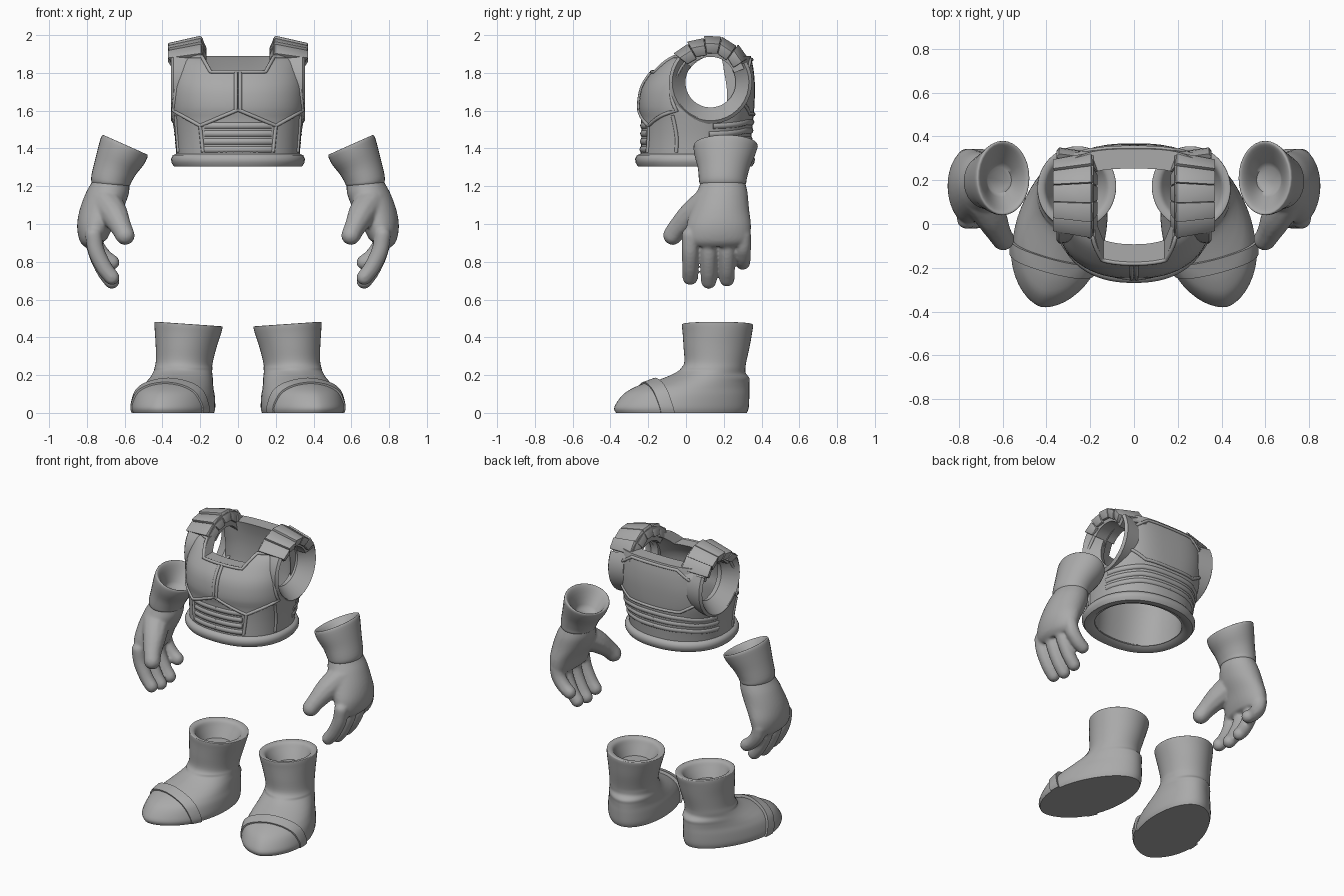
import bpy, bmesh
from math import sin, cos, pi, radians
from mathutils import Vector, Matrix

if "Cube" in bpy.data.objects:
    bpy.data.objects.remove(bpy.data.objects["Cube"])

grey = bpy.data.materials.new("plain grey")
grey.use_nodes = True
grey.diffuse_color = (0.4, 0.4, 0.4, 1)
grey.node_tree.nodes["Principled BSDF"].inputs["Base Color"].default_value = (0.4, 0.4, 0.4, 1)


# ---------- helpers ----------
def loft(bm, rings, closed=False):
    """Skin a list of point rings; cap both ends unless closed."""
    loops = [[bm.verts.new(p) for p in ring] for ring in rings]
    n = len(loops[0])
    pairs = list(zip(loops, loops[1:])) + ([(loops[-1], loops[0])] if closed else [])
    for a, b in pairs:
        for i in range(n):
            j = (i + 1) % n
            bm.faces.new((a[i], a[j], b[j], b[i]))
    if not closed:
        bm.faces.new(loops[0])
        bm.faces.new(loops[-1])
    return bm


def make(name, bm):
    bmesh.ops.recalc_face_normals(bm, faces=bm.faces)
    mesh = bpy.data.meshes.new(name)
    bm.to_mesh(mesh)
    bm.free()
    obj = bpy.data.objects.new(name, mesh)
    bpy.context.collection.objects.link(obj)
    return obj


def finish(obj, angle=35):
    """Apply modifiers, set the material and smooth with sharp edges."""
    bpy.context.view_layer.update()
    graph = bpy.context.evaluated_depsgraph_get()
    mesh = bpy.data.meshes.new_from_object(obj.evaluated_get(graph))
    obj.modifiers.clear()
    obj.data = mesh
    mesh.materials.clear()
    mesh.materials.append(grey)
    mesh.polygons.foreach_set("use_smooth", [True] * len(mesh.polygons))
    mesh.set_sharp_from_angle(angle=radians(angle))
    return obj


def mirrored(obj):
    """Name the +x part left and add its right twin."""
    base = obj.name
    mesh = obj.data.copy()
    mesh.transform(Matrix.Scale(-1, 4, (1, 0, 0)))
    mesh.flip_normals()
    obj.name = "left_" + base
    bpy.context.collection.objects.link(bpy.data.objects.new("right_" + base, mesh))


def smooth_rows(rows, steps):
    """Catmull-Rom resampling of a table of rows."""
    out = []
    for i in range(len(rows) - 1):
        p = [rows[max(0, min(len(rows) - 1, i + k))] for k in (-1, 0, 1, 2)]
        for s in range(steps):
            t = s / steps
            out.append([0.5 * (2 * b + (c - a) * t + (2 * a - 5 * b + 4 * c - d) * t * t
                               + (3 * b - a - 3 * c + d) * t ** 3) for a, b, c, d in zip(*p)])
    return out + [list(rows[-1])]


# ---------- torso armour ----------
# height, half width, front y, back y, middle y, back squareness
BODY = smooth_rows([
    (1.32, .325, -.245, .335, .05, 2.1), (1.45, .333, -.237, .345, .05, 2.3),
    (1.55, .347, -.238, .355, .05, 2.6), (1.62, .357, -.25, .362, .05, 2.8),
    (1.72, .357, -.235, .365, .06, 3), (1.8, .35, -.185, .36, .09, 3),
    (1.86, .345, -.13, .35, .12, 3), (1.89, .337, -.08, .343, .145, 3)], 3)
FRONT_N = 2.3


def body_row(z):
    for a, b in zip(BODY, BODY[1:]):
        if z <= b[0]:
            t = max(0, (z - a[0]) / (b[0] - a[0]))
            return [u + (v - u) * t for u, v in zip(a, b)]
    return BODY[-1]


def body_ring(z, off, level=None):
    _, rx, front, back, mid, back_n = body_row(z)
    ring = []
    for i in range(72):
        c, s = cos(2 * pi * i / 72), sin(2 * pi * i / 72)
        n = back_n if s > 0 else FRONT_N
        ry = (back - mid if s > 0 else mid - front) + off
        ring.append((abs(c) ** (2 / n) * (rx + off) * (1 if c > 0 else -1),
                     mid + abs(s) ** (2 / n) * ry * (1 if s > 0 else -1), level or z))
    return ring


def on_body(x, z, back=False, off=0.0):
    _, rx, front, rear, mid, back_n = body_row(z)
    x = max(-.985 * rx, min(.985 * rx, x))
    n = back_n if back else FRONT_N
    y = (1 - abs(x / rx) ** n) ** (1 / n) * (rear - mid if back else front - mid)
    out = Vector((x, y, 0)).normalized() * off
    return Vector((x, mid + y, z)) + out


shell = [body_ring(r[0], 0) for r in BODY]
shell += [body_ring(r[0], -.05 - .07 * (r[0] - 1.32)) for r in reversed(BODY)]
torso = make("torso_shell", loft(bmesh.new(), shell, closed=True))

# neck and arm openings
cutters = [make("neck_cutter", loft(bmesh.new(), [
    [(-.14, y, 1.81), (.14, y, 1.81), (.23, y, 2.0), (-.23, y, 2.0)] for y in (-.5, .13)]))]
for side in (-1, 1):
    cutters.append(make("arm_cutter", loft(bmesh.new(), [
        [(side * x, .13 + .198 * cos(a * pi / 24), 1.75 + .198 * sin(a * pi / 24)) for a in range(48)]
        for x in (.245, .55)])))
for cutter in cutters:
    cutter.hide_render = True
    cut = torso.modifiers.new("opening", "BOOLEAN")
    cut.operation, cut.solver, cut.object = "DIFFERENCE", "EXACT", cutter
finish(torso)
for cutter in cutters:
    bpy.data.objects.remove(cutter)

# belt rim
belt = [(-.005, 1.372), (.018, 1.365), (.027, 1.345), (.025, 1.325), (.012, 1.305), (-.025, 1.305),
        (-.05, 1.325), (-.05, 1.372)]
finish(make("belt_rim", loft(bmesh.new(), [body_ring(1.36, o, z) for o, z in belt], closed=True)), 50)


# arm collars and shoulder straps, swept about the arm hole
def sweep(profile, start, end, steps, shrink=0.0):
    rings = []
    for i in range(steps + 1):
        t = i / steps
        a = radians(start + (end - start) * t)
        rings.append([(x, .13 + (r - shrink * t) * cos(a), 1.75 + (r - shrink * t) * sin(a))
                      for x, r in profile])
    return rings


collar = [(.355, .203), (.342, .22), (.24, .205), (.225, .15), (.265, .133)]
mirrored(finish(make("arm_collar", loft(bmesh.new(), sweep(collar, 142, 390, 26)))))
strap = [(.18, .14), (.185, .232), (.345, .192), (.33, .135)]
mirrored(finish(make("shoulder_strap", loft(bmesh.new(), sweep(strap, 142, 22, 14)))))
pads = bmesh.new()
pad = [(.165, .18), (.195, .25), (.372, .21), (.352, .155)]
for k in range(5):
    loft(pads, sweep(pad, 142 - k * 22, 120.5 - k * 22, 1, .012 if k != 2 else 0))
pads = make("shoulder_pads", pads)
bevel = pads.modifiers.new("bevel", "BEVEL")
bevel.width, bevel.segments = .006, 2
mirrored(finish(pads))


# raised trims and ribs following the armour surface
def trims(name, paths, radius, back=False, off=0.0):
    curve = bpy.data.curves.new(name, "CURVE")
    curve.dimensions, curve.bevel_depth, curve.bevel_resolution = "3D", radius, 2
    curve.use_fill_caps = True
    curve.materials.append(grey)
    for path in paths:
        pts = [(a[0] + (b[0] - a[0]) * i / 8, a[1] + (b[1] - a[1]) * i / 8)
               for a, b in zip(path, path[1:]) for i in range(8)] + [path[-1]]
        for side in (1, -1):
            spline = curve.splines.new("POLY")
            spline.points.add(len(pts) - 1)
            for p, (x, z) in zip(spline.points, pts):
                p.co = (*on_body(side * x, z, back, off), 1)
    bpy.context.collection.objects.link(bpy.data.objects.new(name, curve))


trims("chest_trim", [
    [(.011, 1.6), (.011, 1.8)],
    [(0, 1.805), (.145, 1.805), (.19, 1.885), (.31, 1.885), (.325, 1.75), (.343, 1.6), (.2, 1.52), (0, 1.605)],
    [(.2, 1.52), (.185, 1.38)], [(.33, 1.575), (.315, 1.38)]], .01)
trims("belly_ribs", [[(0, z), (.18, z)] for z in (1.395, 1.437, 1.479, 1.521)], .022, off=-.015)
trims("back_trim", [[(0, 1.58), (.19, 1.585), (.29, 1.65), (.27, 1.8), (.17, 1.87), (0, 1.87)]], .01, True)
trims("back_ribs", [[(0, z), (.2, z), (.335, z - .02)] for z in (1.45, 1.495, 1.54)], .02, True, -.012)

# ---------- gloves ----------
# centre x, y, z, half vector x, z, half depth
CUFF = [(.615, .2, 1.3, .055, .02, .06), (.602, .208, 1.385, .088, .039, .128),
        (.597, .21, 1.417, .11, .049, .158), (.6, .21, 1.412, .122, .054, .17),
        (.618, .205, 1.365, .12, .05, .16), (.648, .2, 1.3, .11, .035, .138),
        (.67, .195, 1.24, .106, .018, .127), (.674, .195, 1.215, .102, .01, .123),
        (.676, .195, 1.2, .09, .005, .11)]
PALM = [(.66, .195, 1.26, .085, .015, .105), (.675, .195, 1.21, .1, .01, .121),
        (.693, .19, 1.16, .115, 0, .137), (.722, .18, 1.08, .118, -.01, .154),
        (.75, .174, 1.0, .102, -.015, .17), (.758, .17, .93, .08, -.02, .17),
        (.752, .168, .895, .055, -.02, .155)]


def oval(x, y, z, hx, hz, hy):
    turn = [2 * pi * i / 32 for i in range(32)]
    return [(x + hx * cos(a), y + hy * sin(a), z + hz * cos(a)) for a in turn]


mirrored(finish(make("glove_cuff", loft(bmesh.new(), [oval(*r) for r in smooth_rows(CUFF, 3)])), 60))

hand = loft(bmesh.new(), [oval(*r) for r in smooth_rows(PALM, 4)])


def digit(joints):
    """A chain of overlapping balls that the remesh melts together."""
    for x, y, z, r in smooth_rows(joints, 6):
        bmesh.ops.create_icosphere(hand, subdivisions=2, radius=r, matrix=Matrix.Translation((x, y, z)))


for y, lift in ((.022, .02), (.12, 0), (.217, .012), (.3, .1)):
    digit([(.765, y, .94, .046), (.75, y, .85 + lift * .3, .046),
           (.708, y, .755 + lift * .7, .044), (.668, y, .697 + lift, .042)])
digit([(.7, .12, 1.11, .09), (.655, .035, 1.05, .075), (.62, -.035, .985, .058), (.598, -.07, .94, .053)])
hand = make("glove_hand", hand)
remesh = hand.modifiers.new("blend", "REMESH")
remesh.mode, remesh.voxel_size = "VOXEL", .009
relax = hand.modifiers.new("relax", "SMOOTH")
relax.factor, relax.iterations = .5, 5
mirrored(finish(hand, 80))

# ---------- boots ----------
# height, heel, toe, half width, toe fullness
FOOT = [(0, -.165, .54, .2, .1), (.03, -.175, .548, .206, .1), (.09, -.178, .502, .198, .1),
        (.13, -.178, .435, .184, .1), (.16, -.178, .355, .172, .08), (.185, -.178, .285, .163, .06),
        (.21, -.158, .225, .156, .03), (.235, -.155, .19, .152, 0)]
SHAFT = [(.27, -.16, .17, .15, 0), (.35, -.178, .174, .16, 0), (.42, -.19, .178, .173, 0),
         (.46, -.196, .182, .179, 0), (.472, -.19, .178, .175, 0), (.465, -.158, .15, .145, 0),
         (.43, -.135, .13, .125, 0), (.37, -.1, .1, .095, 0)]
HEEL = Vector((.285, .16, 0))
AHEAD = Vector((sin(.257), -cos(.257), 0))
ACROSS = Vector((cos(.257), sin(.257), 0))


def sole_ring(z, u0, u1, w, full, grow=0.0):
    ring = []
    for i in range(48):
        c, s = cos(2 * pi * i / 48), sin(2 * pi * i / 48)
        p = HEEL + AHEAD * ((u0 + u1) / 2 + ((u1 - u0) / 2 + grow) * c)
        point = abs(s) ** .2 if full > 0 and c > 0 else 1
        p += ACROSS * (w + grow) * s * point * (1 + full * c)
        p.x -= max(0, z - .25) * .1
        p.z = z + grow * min(1, z / .1) + max(0, z - .3) * .4 * (p.x - HEEL.x)
        ring.append(p)
    return ring


def toe_piece(name, grow, start, end=None):
    bm = loft(bmesh.new(), [sole_ring(*r, grow) for r in smooth_rows(FOOT, 4)])
    normal = (AHEAD - Vector((0, 0, .28))).normalized()
    for u, sign in ((start, 1), (end, -1)):
        if u:
            spot = HEEL + AHEAD * u + Vector((0, 0, .17))
            bmesh.ops.bisect_plane(bm, geom=bm.verts[:] + bm.edges[:] + bm.faces[:], plane_co=spot,
                                   plane_no=normal * sign, clear_inner=True)
            bmesh.ops.holes_fill(bm, edges=[e for e in bm.edges if e.is_boundary])
    mirrored(finish(make(name, bm), 40))


boot = [sole_ring(*r) for r in smooth_rows(FOOT + SHAFT, 4)]
mirrored(finish(make("boot", loft(bmesh.new(), boot)), 50))
toe_piece("toe_cap", .007, .33)
toe_piece("toe_band", .014, .33, .4)
